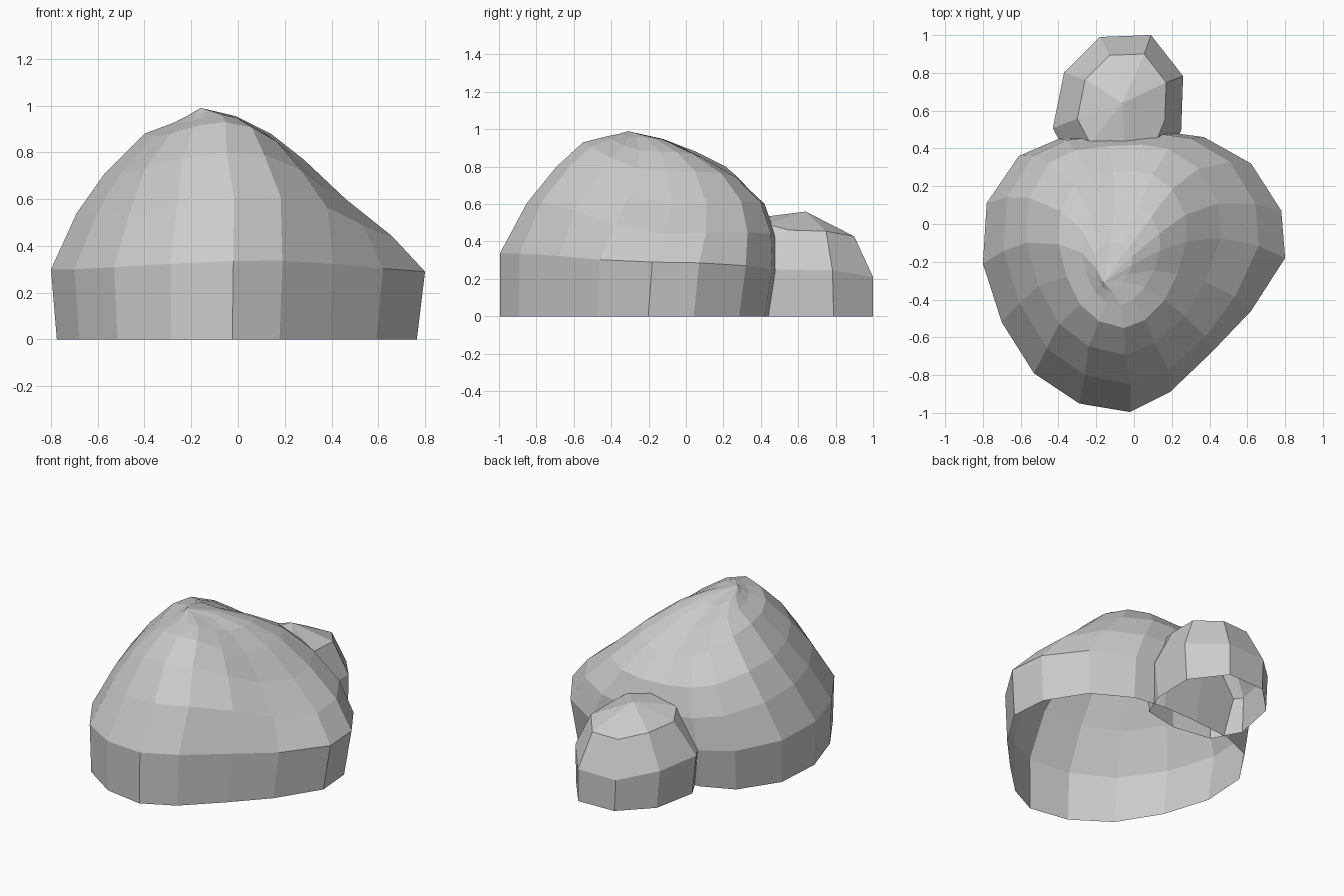
import bpy, math

if "Cube" in bpy.data.objects:
    bpy.data.objects.remove(bpy.data.objects["Cube"])

def loft(name, rings, apex):
    """Skin a stack of equal-length rings and close the top; bottom stays open."""
    n = len(rings[0])
    verts = [p for r in rings for p in r] + [apex]
    faces = []
    for k in range(len(rings) - 1):
        for i in range(n):
            j = (i + 1) % n
            faces.append((k*n + i, k*n + j, (k+1)*n + j, (k+1)*n + i))
    top = (len(rings) - 1) * n
    faces += [(top + i, top + (i + 1) % n, len(verts) - 1) for i in range(n)]
    me = bpy.data.meshes.new(name)
    me.from_pydata(verts, [], faces)
    me.update()
    ob = bpy.data.objects.new(name, me)
    bpy.context.collection.objects.link(ob)
    return ob

def fit_ring(outline, x0, x1, y0, y1, zl, zr, zf, zb, push=0, lift=0):
    """Fit the outline into a box; blend height between left, right, front, back."""
    xs, ys = [p[0] for p in outline], [p[1] for p in outline]
    ring = []
    for x, y in outline:
        u = 2 * (x - min(xs)) / (max(xs) - min(xs)) - 1
        v = 2 * (y - min(ys)) / (max(ys) - min(ys)) - 1
        w = u*u / (u*u + v*v)
        z = w * ((zr - zl) * (u + 1) / 2 + zl) + (1 - w) * ((zb - zf) * (v + 1) / 2 + zf)
        # steeper, higher front-right flank
        a = math.atan2(v, u) + math.pi / 3.5
        m = max(0, math.cos(1.8 * a)) if abs(a) < 1 else 0
        ring.append((x0 + (x1 - x0) * (u + 1) / 2 + push * m,
                     y0 + (y1 - y0) * (v + 1) / 2 - .7 * push * m, z + lift * m))
    return ring

# Large boulder
big = [(-.02, -.995), (.19, -.89), (.41, -.68), (.62, -.46), (.80, -.18), (.78, .07),
       (.62, .32), (.37, .46), (.15, .49), (-.12, .48), (-.40, .45), (-.61, .36),
       (-.78, .11), (-.80, -.21), (-.70, -.52), (-.53, -.79), (-.29, -.95)]
levels = [(-.775, .765, -.995, .45, 0, 0, 0, 0),
          (-.80, .80, -.995, .49, .30, .29, .33, .24, 0, .02),
          (-.69, .66, -.84, .48, .54, .44, .59, .43, .05, .05),
          (-.57, .46, -.68, .42, .71, .60, .79, .60, .06, .03),
          (-.40, .28, -.54, .28, .88, .77, .93, .73, .05, 0),
          (-.28, .14, -.43, .10, .925, .88, .96, .835, .02, 0),
          (-.21, -.01, -.36, -.10, .96, .955, .975, .935)]
loft("large_boulder", [fit_ring(big, *l) for l in levels], (-.16, -.31, .99))

# Small boulder leaning on the back
small = [(-.18, .99), (-.37, .80), (-.43, .50), (-.33, .31),
         (-.06, .27), (.18, .32), (.25, .49), (.26, .78), (.09, 1.0)]
s_levels = [(-.41, .25, .30, 1.0, 0, 0, 0, 0),
            (-.43, .26, .28, 1.0, .25, .25, .28, .20),
            (-.30, .17, .40, .90, .455, .455, .53, .42)]
loft("small_boulder", [fit_ring(small, *l) for l in s_levels], (-.06, .64, .56))
